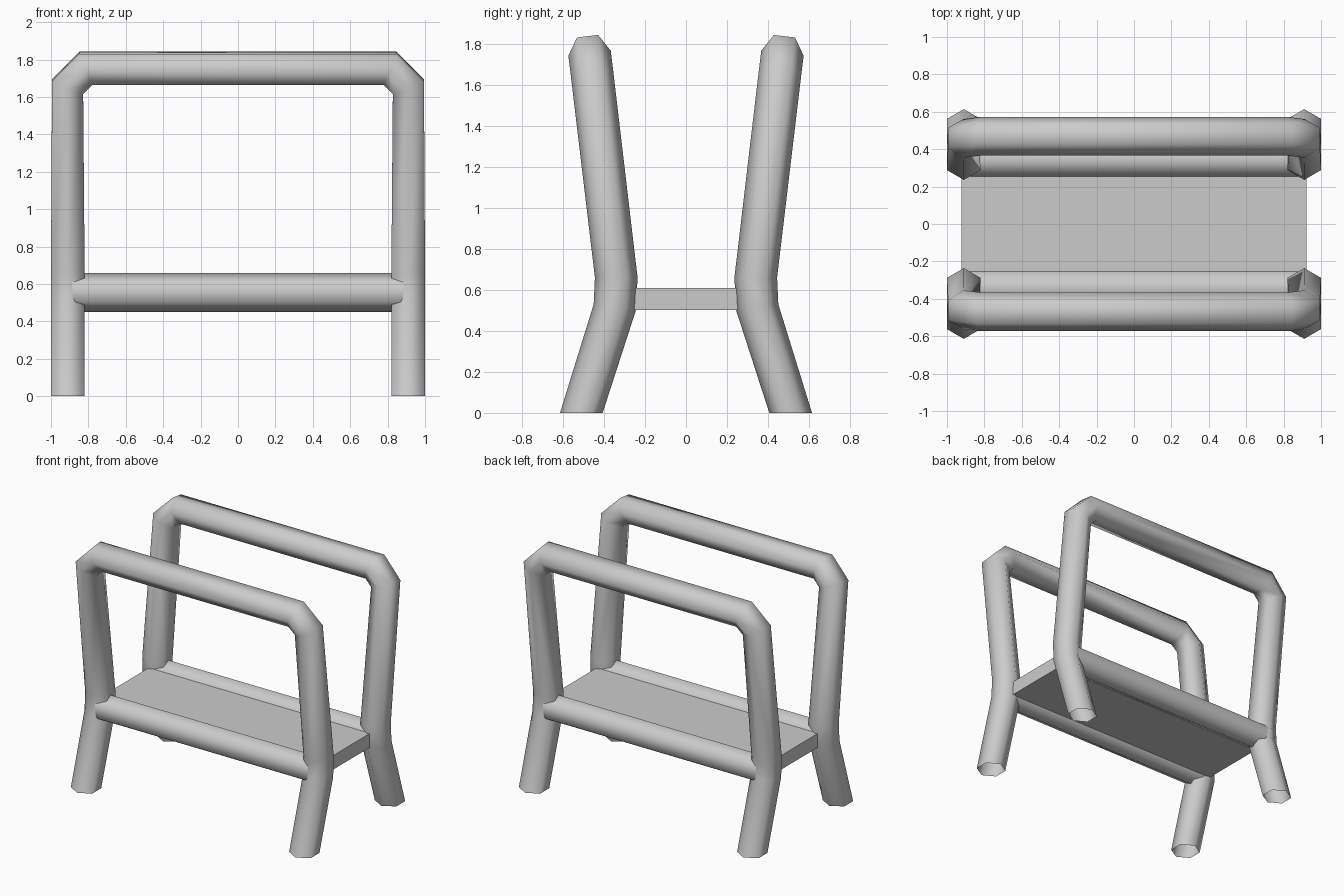
import bpy, bmesh
from math import radians, sin, cos, tau
from mathutils import Vector

cube = bpy.data.objects.get("Cube")
if cube:
    bpy.data.objects.remove(cube)

grey = bpy.data.materials.new("light grey")
grey.use_nodes = True
grey.diffuse_color = (0.6, 0.6, 0.6, 1)
grey.node_tree.nodes["Principled BSDF"].inputs["Base Color"].default_value = (0.6, 0.6, 0.6, 1)

SIDES = 6
RADIUS = 0.104


def add_object(name, bm, smooth):
    bmesh.ops.recalc_face_normals(bm, faces=bm.faces)
    for f in bm.faces:
        f.smooth = smooth
    mesh = bpy.data.meshes.new(name)
    bm.to_mesh(mesh)
    bm.free()
    mesh.materials.append(grey)
    obj = bpy.data.objects.new(name, mesh)
    bpy.context.collection.objects.link(obj)
    return obj


def ring(center, u, v):
    """Hexagonal ring with corners along u and flats along v."""
    return [Vector(center) + RADIUS * (u * cos(tau * i / SIDES) + v * sin(tau * i / SIDES))
            for i in range(SIDES)]


def tube(name, rings, side):
    """Open tube through a list of rings, placed on the front or back side."""
    bm = bmesh.new()
    loops = [[bm.verts.new((p.x, p.y * side, p.z)) for p in r] for r in rings]
    for a, b in zip(loops, loops[1:]):
        for i in range(SIDES):
            j = (i + 1) % SIDES
            bm.faces.new((a[i], a[j], b[j], b[i]))
    return add_object(name, bm, True)


# Bent frame: half path as (centre, side lean, corner turn)
half_path = [
    ((0.91, 0.51, 0), 0, 0),
    ((0.91, 0.347, 0.515), 8, 0),
    ((0.91, 0.34, 0.66), 0, 0),
    ((0.911, 0.458, 1.655), -6.8, 22.5),
    ((0.813, 0.47, 1.753), -6.8, 67.5),
]
half = []
for center, lean, turn in half_path:
    a, b = radians(lean), radians(turn)
    u = Vector((0, cos(a), sin(a)))
    up = Vector((0, -sin(a), cos(a)))
    half.append(ring(center, u, Vector((cos(b), 0, 0)) + up * sin(b)))
mirrored = [[Vector((-p.x, p.y, p.z)) for p in r] for r in reversed(half)]

# Straight lower rail, corners up and down
rail = [ring((x, 0.344, 0.555), Vector((0, 0, 1)), Vector((0, 1, 0))) for x in (-0.91, 0.91)]

for label, side in (("front", -1), ("back", 1)):
    tube(label + "_frame", half + mirrored, side)
    tube(label + "_rail", rail, side)

# Flat shelf between the rails
bm = bmesh.new()
bmesh.ops.create_cube(bm, size=1)
bmesh.ops.scale(bm, vec=(1.845, 0.51, 0.106), verts=bm.verts)
bmesh.ops.translate(bm, vec=(0, 0, 0.555), verts=bm.verts)
add_object("shelf", bm, False)
